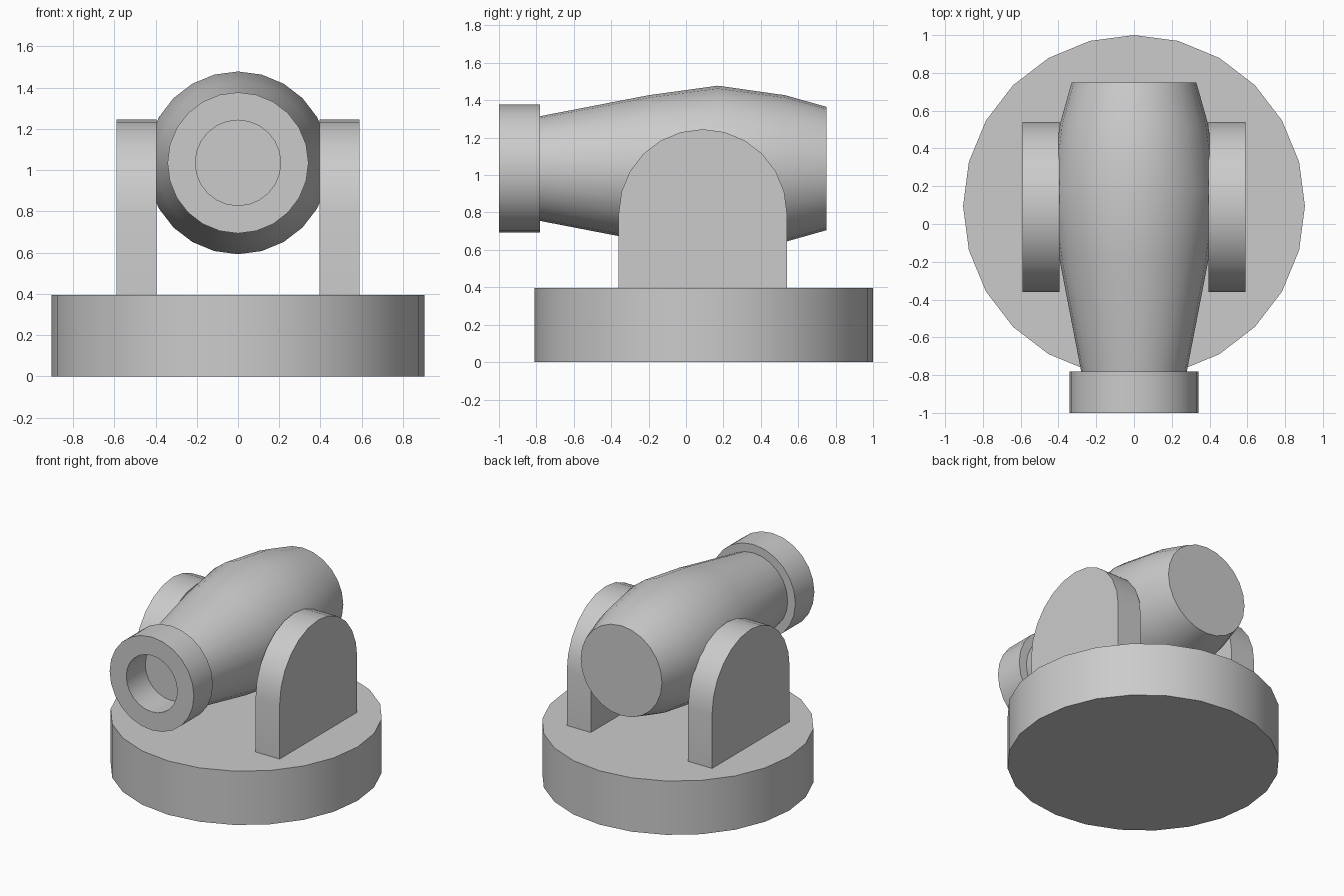
import bpy, bmesh
from math import sin, cos, pi, radians

if "Cube" in bpy.data.objects:
    bpy.data.objects.remove(bpy.data.objects["Cube"])

SIDES = 24
AXIS_Z = 1.035


def make_object(name, bm):
    bmesh.ops.recalc_face_normals(bm, faces=bm.faces)
    mesh = bpy.data.meshes.new(name)
    bm.to_mesh(mesh)
    bm.free()
    ob = bpy.data.objects.new(name, mesh)
    bpy.context.collection.objects.link(ob)
    bpy.ops.object.select_all(action='DESELECT')
    ob.select_set(True)
    bpy.context.view_layer.objects.active = ob
    bpy.ops.object.shade_smooth_by_angle(angle=radians(30))
    return ob


def lathe_y(name, profile, closed=False):
    """Revolve (y, radius) points about the barrel axis; cap ends or close the loop."""
    bm = bmesh.new()
    rings = [[bm.verts.new((r * sin(2 * pi * i / SIDES), y, AXIS_Z + r * cos(2 * pi * i / SIDES)))
              for i in range(SIDES)] for y, r in profile]
    pairs = list(zip(rings, rings[1:]))
    if closed:
        pairs.append((rings[-1], rings[0]))
    else:
        bm.faces.new(rings[0])
        bm.faces.new(rings[-1])
    for a, b in pairs:
        for i in range(SIDES):
            j = (i + 1) % SIDES
            bm.faces.new((a[i], a[j], b[j], b[i]))
    return make_object(name, bm)


# Round base
bm = bmesh.new()
bmesh.ops.create_cone(bm, cap_ends=True, segments=SIDES, radius1=0.905, radius2=0.905, depth=0.395)
bmesh.ops.translate(bm, verts=bm.verts, vec=(0, 0.095, 0.1975))
make_object("base", bm)

# Barrel with bulging middle, closed at both ends
lathe_y("barrel", [(-0.78, 0.28), (-0.2, 0.392), (0.17, 0.443), (0.53, 0.392), (0.75, 0.33)])

# Muzzle ring, open through to the front of the barrel
lathe_y("muzzle_ring", [(-1.0, 0.342), (-0.78, 0.342), (-0.78, 0.207), (-1.0, 0.207)], closed=True)

# Round-topped side brackets, mirrored across x
bm = bmesh.new()
outline = [(-0.36, 0.395), (0.54, 0.395)]
outline += [(0.09 + 0.45 * cos(pi * i / 12), 0.795 + 0.45 * sin(pi * i / 12)) for i in range(13)]
face = bm.faces.new([bm.verts.new((0.395, y, z)) for y, z in outline])
ext = bmesh.ops.extrude_face_region(bm, geom=[face])
bmesh.ops.translate(bm, vec=(0.195, 0, 0),
                    verts=[g for g in ext["geom"] if isinstance(g, bmesh.types.BMVert)])
brackets = make_object("side_brackets", bm)
brackets.modifiers.new("Mirror", 'MIRROR').use_axis[0] = True
